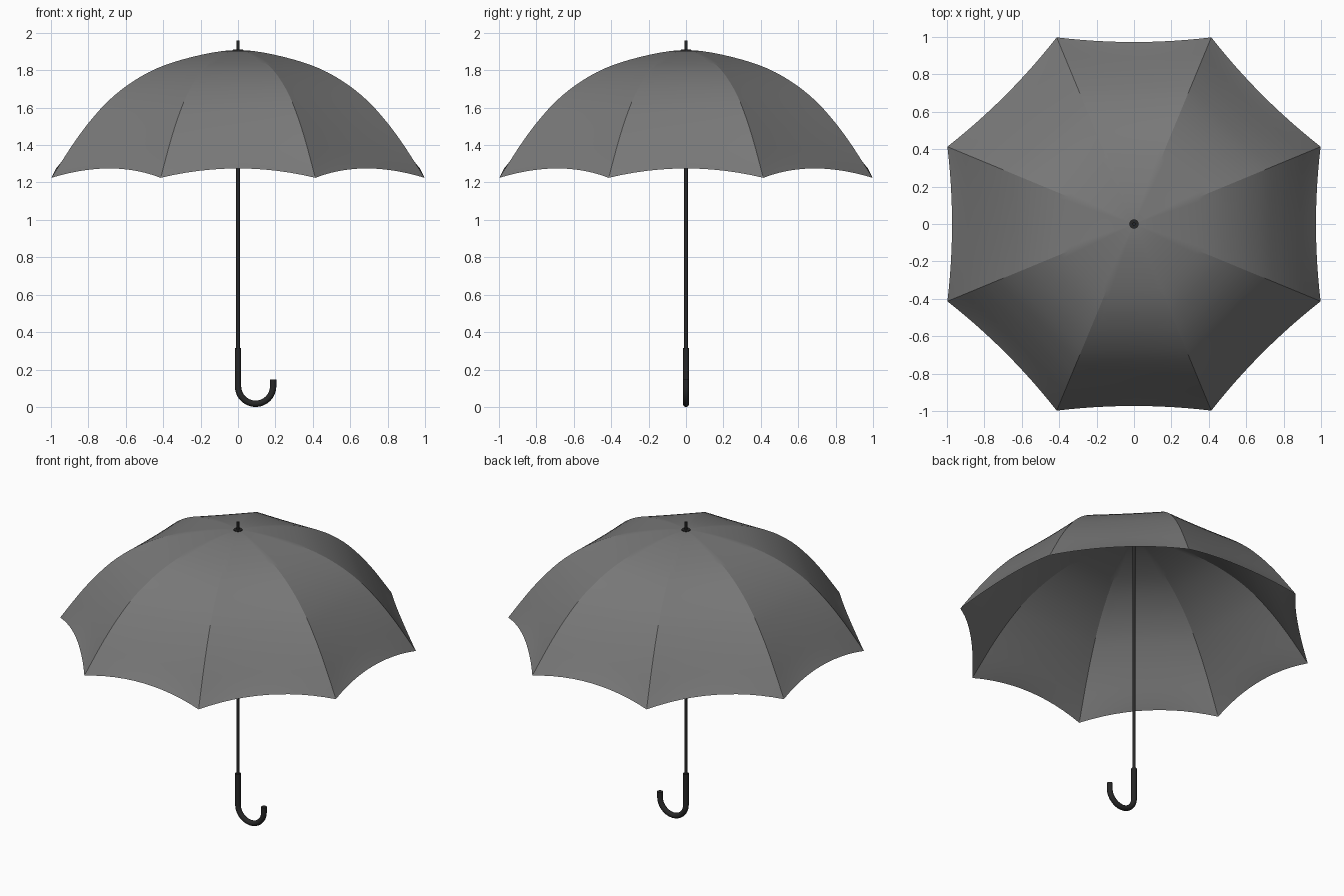
import bpy, bmesh, math
from mathutils import Vector

old = bpy.data.objects.get("Cube")
if old:
    bpy.data.objects.remove(old, do_unlink=True)


def material(name, value, rough=0.6):
    mat = bpy.data.materials.new(name)
    mat.use_nodes = True
    color = (value, value, value, 1)
    mat.diffuse_color = color
    bsdf = mat.node_tree.nodes["Principled BSDF"]
    bsdf.inputs["Base Color"].default_value = color
    bsdf.inputs["Roughness"].default_value = rough
    return mat


fabric = material("grey fabric", 0.19)
black = material("black", 0.02)


def finish(bm, name, mat, angle):
    mesh = bpy.data.meshes.new(name)
    bm.to_mesh(mesh)
    bm.free()
    obj = bpy.data.objects.new(name, mesh)
    bpy.context.collection.objects.link(obj)
    mesh.materials.append(mat)
    bpy.ops.object.select_all(action='DESELECT')
    bpy.context.view_layer.objects.active = obj
    obj.select_set(True)
    bpy.ops.object.shade_smooth_by_angle(angle=math.radians(angle))
    return obj


def tube(name, path, radius, sides=16):
    """Capped tube along a path lying in the xz plane."""
    bm = bmesh.new()
    rings = []
    for i, p in enumerate(path):
        d = (path[min(i + 1, len(path) - 1)] - path[max(i - 1, 0)]).normalized()
        side = Vector((0, 1, 0)).cross(d)
        ring = []
        for k in range(sides):
            a = math.tau * k / sides
            ring.append(bm.verts.new(p + radius * (math.cos(a) * side + math.sin(a) * Vector((0, 1, 0)))))
        rings.append(ring)
    for a, b in zip(rings, rings[1:]):
        for k in range(sides):
            n = (k + 1) % sides
            bm.faces.new((a[k], a[n], b[n], b[k]))
    bm.faces.new(rings[0])
    bm.faces.new(rings[-1])
    bmesh.ops.recalc_face_normals(bm, faces=bm.faces)
    return finish(bm, name, black, 40)


# Canopy: eight panels stretched between curved ribs, with scalloped hems
RIB = [(0, 1.908), (0.2, 1.885), (0.43, 1.825), (0.6, 1.745), (0.74, 1.645),
       (0.85, 1.535), (0.94, 1.425), (1.015, 1.32), (1.08, 1.225)]
HALF = math.pi / 8
ACROSS = 12
STEPS = 4


def rib_points():
    """Smooth interpolation through the rib profile."""
    pts = [Vector(p) for p in RIB]
    pts = [Vector((-pts[1].x, pts[1].y))] + pts + [2 * pts[-1] - pts[-2]]
    out = []
    for a, b, c, d in zip(pts, pts[1:], pts[2:], pts[3:]):
        for s in range(STEPS):
            t = s / STEPS
            out.append(0.5 * (2 * b + (c - a) * t + (2 * a - 5 * b + 4 * c - d) * t * t
                              + (3 * b - a - 3 * c + d) * t ** 3))
    return out + [Vector(RIB[-1])]


bm = bmesh.new()
profile = rib_points()
for panel in range(8):
    mid = panel * math.pi / 4
    out = Vector((math.cos(mid), math.sin(mid), 0))
    along = Vector((-math.sin(mid), math.cos(mid), 0))
    rows = []
    for i, (r, z) in enumerate(profile):
        u = i / (len(profile) - 1)
        row = []
        for k in range(ACROSS + 1):
            t = 2 * k / ACROSS - 1
            bow = 1 - t * t
            p = out * (r * math.cos(HALF) * (1 - 0.025 * bow * u)) + along * (r * math.sin(HALF) * t)
            p.z = z + 0.05 * bow * u ** 5
            row.append(bm.verts.new(p))
        rows.append(row)
    for a, b in zip(rows, rows[1:]):
        for k in range(ACROSS):
            bm.faces.new((a[k], b[k], b[k + 1], a[k + 1]))
bmesh.ops.remove_doubles(bm, verts=bm.verts, dist=0.0005)
bmesh.ops.recalc_face_normals(bm, faces=bm.faces)
finish(bm, "canopy", fabric, 14)

# Shaft, top cap and ferrule
tube("shaft", [Vector((0, 0, 0.2)), Vector((0, 0, 1.9))], 0.01)
tube("top_cap", [Vector((0, 0, 1.895)), Vector((0, 0, 1.912))], 0.026)
tube("ferrule", [Vector((0, 0, 1.9)), Vector((0, 0, 1.96))], 0.008)

# Hooked handle
BEND, GRIP = 0.094, 0.017
hook = [Vector((0, 0, 0.315))]
for i in range(25):
    a = math.pi * (1 + i / 24)
    hook.append(Vector((BEND + BEND * math.cos(a), 0, GRIP + BEND + BEND * math.sin(a))))
hook.append(Vector((2 * BEND, 0, 0.147)))
tube("handle", hook, GRIP)
